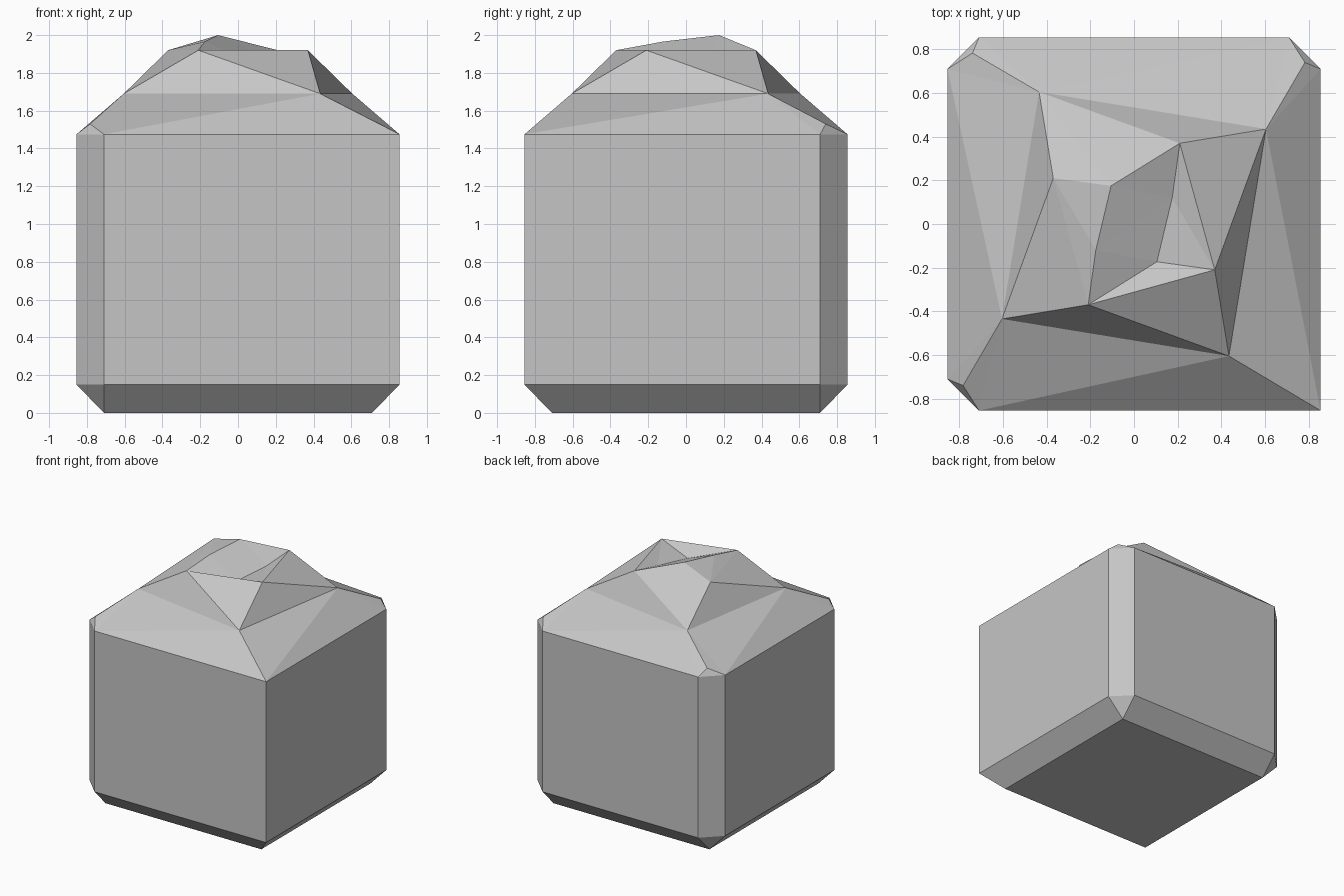
import bpy
import bmesh
from mathutils import Matrix, Vector

old = bpy.data.objects.get("Cube")
if old:
    bpy.data.objects.remove(old, do_unlink=True)

HALF, INNER = 0.855, 0.71        # wall distance and chamfered distance
LOW, EAVE = 0.15, 1.475          # wall bottom and top

grey = bpy.data.materials.new("stone_grey")
grey.use_nodes = True
colour = (0.56, 0.56, 0.56, 1)
grey.diffuse_color = colour
grey.node_tree.nodes["Principled BSDF"].inputs["Base Color"].default_value = colour

bm = bmesh.new()


def vert(x, y, z, turn=0):
    """Add a vertex, turned by quarter turns about the z axis."""
    return bm.verts.new(Matrix.Rotation(turn * 1.5707963, 3, "Z") @ Vector((x, y, z)))


def faces(*loops):
    for loop in loops:
        bm.faces.new(loop)


def ring(x, y, z):
    return [vert(x, y, z, k) for k in range(4)]


def corner_posts(z):
    """Start and end points of each corner; the first corner stays sharp."""
    sharp = vert(HALF, -HALF, z)
    ends = [sharp] + [vert(INNER, -HALF, z, k) for k in (1, 2, 3)]
    starts = [sharp] + [vert(HALF, -INNER, z, k) for k in (1, 2, 3)]
    return ends, starts


# Rings from the base up to the crown
base = ring(INNER, -INNER, 0)
low_end, low_start = corner_posts(LOW)
top_end, top_start = corner_posts(EAVE)
tips = [None] + [vert(0.74, -0.783, 1.53, k) for k in (1, 2, 3)]
shoulder = ring(0.435, -0.605, 1.69)
crown = ring(0.37, -0.21, 1.92)

bm.faces.new(base)
for k in range(4):
    p = k - 1
    # Bottom bevel and wall
    faces((base[p], base[k], low_end[k], low_start[p]),
          (low_start[p], low_end[k], top_end[k], top_start[p]))
    # Sloping shoulder
    faces((top_start[p], top_end[k], shoulder[k]),
          (top_start[p], shoulder[k], shoulder[p]))
    # Twisted facets between shoulder and crown
    faces((shoulder[p], shoulder[k], crown[p]))
    if k != 2:
        faces((crown[p], shoulder[k], crown[k])) if k != 2 else None
    # Chamfered corner with its small tip
    if k:
        faces((base[k], low_start[k], low_end[k]),
              (low_end[k], low_start[k], top_start[k], top_end[k]),
              (top_end[k], top_start[k], tips[k]),
              (top_end[k], tips[k], shoulder[k]),
              (top_start[k], shoulder[k], tips[k]))

# Crown: a raised ridge on one side, a hollow on the other
right, back, left, front = crown
peak, ridge = vert(-0.105, 0.175, 2.0), vert(-0.175, -0.12, 1.966)
pit, gully = vert(0.105, -0.173, 1.843), vert(0.175, 0.12, 1.875)
faces((shoulder[2], back, peak), (shoulder[2], peak, left),
      (left, peak, ridge), (left, ridge, front),
      (front, right, pit), (right, gully, pit), (right, back, gully),
      (front, pit, ridge), (ridge, pit, gully),
      (ridge, gully, peak), (peak, gully, back))

bmesh.ops.recalc_face_normals(bm, faces=bm.faces[:])
mesh = bpy.data.meshes.new("stone_block")
bm.to_mesh(mesh)
bm.free()
mesh.materials.append(grey)
block = bpy.data.objects.new("stone_block", mesh)
bpy.context.collection.objects.link(block)
